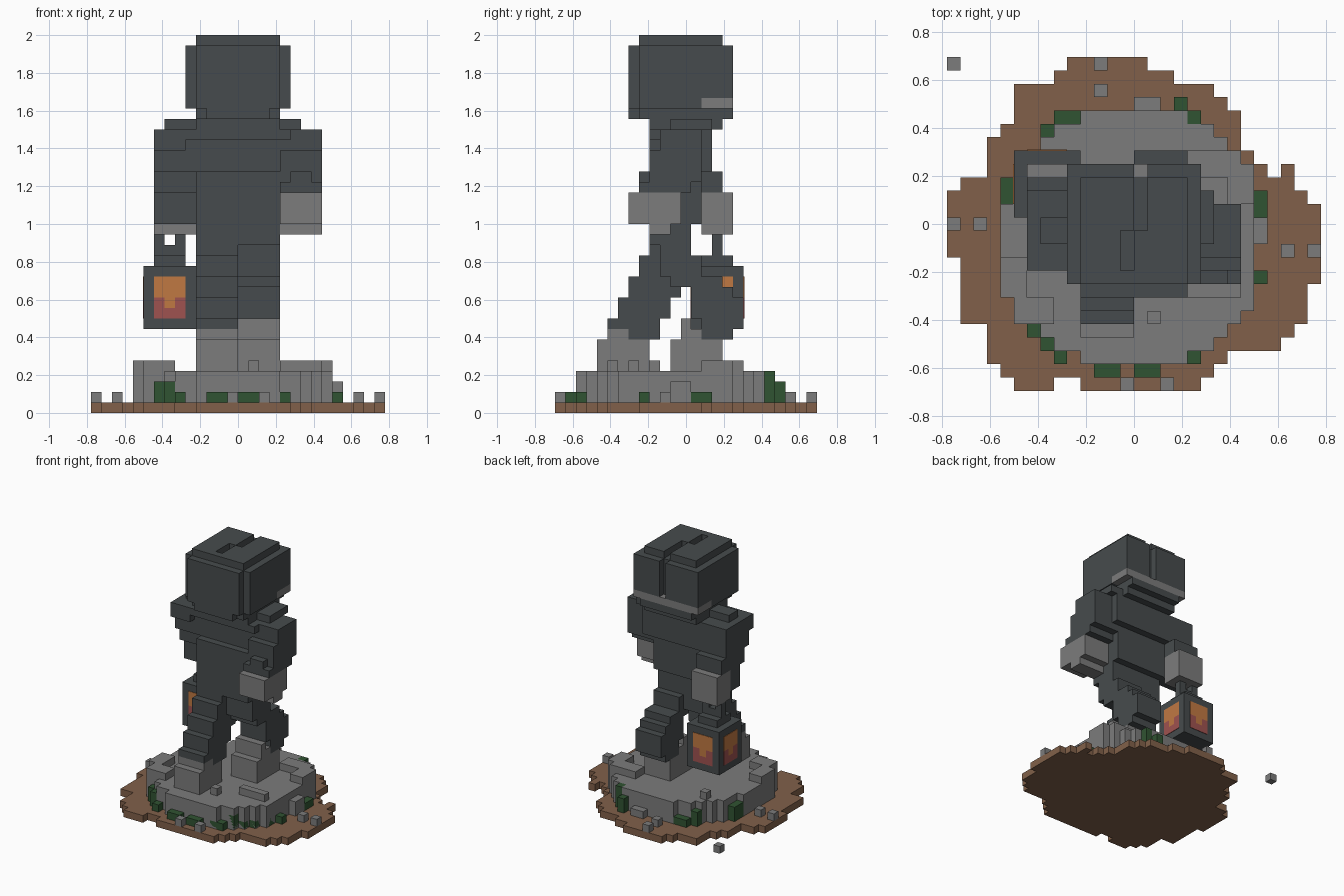
import bpy, bmesh, math
from mathutils import Matrix, Vector

cube = bpy.data.objects.get("Cube")
if cube:
    bpy.data.objects.remove(cube, do_unlink=True)

V = 2 / 36  # size of one block


def material(name, r, g, b):
    m = bpy.data.materials.new(name)
    m.use_nodes = True
    m.diffuse_color = (r, g, b, 1)
    m.node_tree.nodes["Principled BSDF"].inputs["Base Color"].default_value = (r, g, b, 1)
    return m


DARK = material("dark slate", .062, .071, .074)
STONE = material("grey stone", .2, .2, .2)
SOIL = material("brown soil", .22, .118, .068)
MOSS = material("green moss", .03, .087, .032)
GLOW = material("orange glow", .53, .19, .055)
EMBER = material("red ember", .345, .085, .08)


def part(name, mat, boxes):
    """One object from block boxes (x0, x1, y0, y1, z0, z1); block rows in y are centred on y = 0."""
    bm = bmesh.new()
    for x0, x1, y0, y1, z0, z1 in boxes:
        size = Vector((x1 - x0, y1 - y0, z1 - z0)) * V
        mid = Vector((x0 + x1, y0 + y1 - 1, z0 + z1)) * V / 2
        bmesh.ops.create_cube(bm, size=1, matrix=Matrix.Translation(mid) @ Matrix.Diagonal(size).to_4x4())
    mesh = bpy.data.meshes.new(name)
    bm.to_mesh(mesh)
    bm.free()
    mesh.materials.append(mat)
    obj = bpy.data.objects.new(name, mesh)
    bpy.context.collection.objects.link(obj)
    return obj


# Ground: one span of soil per row, back to front
spans = [(-5, 1), (-6, 3), (-9, 6), (-9, 7), (-9, 8), (-10, 8), (-11, 8), (-11, 9), (-11, 10),
         (-13, 12), (-14, 13), (-14, 14), (-14, 14), (-14, 14), (-14, 14), (-13, 14), (-13, 14),
         (-13, 13), (-13, 13), (-13, 13), (-11, 12), (-11, 11), (-11, 7), (-10, 6), (-4, 5)]
soil = [(a, b, 12 - i, 13 - i, 0, 1) for i, (a, b) in enumerate(spans)]
part("ground", SOIL, soil + [(-9, -6, -12, -11, 0, 1), (11, 12, 4, 5, 0, 1)])

# Round plinth
plinth = []
for row in range(-10, 9):
    half = round(math.sqrt(9.9 ** 2 - (row + 1) ** 2))
    plinth.append((-half, min(half, 9), row, row + 1, 1, 4))
part("plinth", STONE, plinth)
part("plinth_rocks", STONE, [
    (-10, -8, -5, -2, 1, 5), (-9, -6, -7, -5, 1, 5), (4, 8, 4, 6, 4, 5),
    (7, 9, 2, 5, 1, 5), (4, 8, -5, -4, 4, 5), (9, 10, -1, 1, 1, 3)])

# Pebbles, one block each
pebbles = [(-14, 12), (-3, 12), (-3, 10), (0, 9), (1, 9), (-14, 0), (-12, 0),
           (11, -2), (13, -2), (-1, -12), (2, -12)]
part("pebbles", STONE, [(x, x + 1, y, y + 1, 1, 2) for x, y in pebbles]
     + [(1, 2, -7, -6, 4, 5), (-7, -6, 5, 6, 4, 5)])

# Moss round the rim: x, y, width, depth, height
moss = [(-6, 8, 3, 1, 1), (-7, 7, 1, 1, 2), (3, 9, 1, 1, 2), (4, 8, 1, 1, 3), (5, 7, 1, 1, 1),
        (-10, 2, 1, 2, 2), (9, 1, 1, 2, 1), (9, -4, 1, 1, 1), (8, -6, 1, 2, 2), (7, -7, 1, 1, 1),
        (6, -8, 1, 1, 1), (5, -9, 1, 1, 2), (3, -10, 2, 1, 1), (0, -11, 2, 1, 1),
        (-3, -11, 2, 1, 1), (-6, -10, 1, 1, 1), (-7, -9, 1, 1, 2), (-8, -8, 1, 1, 2)]
part("moss", MOSS, [(x, x + w, y, y + d, 1, 1 + h) for x, y, w, d, h in moss])

# Legs: each tier is y0, y1, z0, z1
right_leg = [(-3, 1, 15, 17), (-4, 1, 13, 15), (-5, 0, 11, 13), (-6, -1, 9, 11),
             (-7, -2, 8, 9), (-5, -2, 7, 8)]
right_boot = [(-7, -5, 7, 8), (-8, -3, 5, 7), (-8, -3, 4, 5)]
left_leg = [(-2, 1, 15, 17), (-2, 2, 13, 15), (-1, 4, 12, 13), (1, 5, 11, 12),
            (1, 6, 9, 11), (2, 6, 8, 9), (2, 5, 7, 8)]
left_boot = [(0, 1, 8, 9), (0, 2, 7, 8), (-1, 4, 4, 7)]
for name, mat, x, tiers in (("right_leg", DARK, -4, right_leg), ("right_boot", STONE, -4, right_boot),
                            ("left_leg", DARK, 0, left_leg), ("left_boot", STONE, 0, left_boot)):
    part(name, mat, [(x, x + 4) + t for t in tiers])

# Torso and collar
part("torso", DARK, [
    (-4, 4, -3, 1, 16, 18), (-4, 4, -3, 2, 18, 23), (-5, 5, -2, 3, 23, 26),
    (-5, 5, -3, 3, 26, 27), (-7, 6, -1, 1, 26, 28), (-3, 6, -1, 3, 27, 28)])

# Arms and hands
part("right_arm", DARK, [
    (-8, -5, -3, 3, 25, 27), (-8, -5, -2, 3, 23, 25), (-8, -4, -1, 4, 21, 23), (-8, -4, 0, 2, 18, 21)])
part("right_hand", STONE, [(-8, -4, 2, 5, 17, 21)])
part("left_arm", DARK, [
    (5, 8, -2, 2, 25, 27), (4, 8, -3, 2, 22, 25), (5, 7, -4, 1, 21, 23), (4, 8, -4, 1, 21, 22)])
part("left_hand", STONE, [
    (4, 8, -5, -3, 18, 21), (4, 8, -3, -1, 17, 21), (4, 8, -1, 0, 18, 21)])

# Head: a hooded block with a parting along the top
part("head", DARK, [
    (-4, 4, -3, 4, 27, 28), (-4, 4, -4, 5, 28, 29), (-5, 5, -4, 2, 29, 35),
    (-4, 4, -5, -4, 29, 35), (-3, 3, -5, -4, 28, 29),
    (-5, 0, 2, 5, 30, 35), (1, 5, 2, 5, 30, 35), (0, 1, 2, 4, 30, 35),
    (-4, -1, -4, 4, 35, 36), (1, 4, -4, 4, 35, 36), (-1, 0, 0, 4, 35, 36),
    (0, 1, -4, 0, 35, 36), (-1, 0, -4, -3, 35, 36)])
part("nape", STONE, [(-5, 5, 2, 5, 29, 30)])

# Lantern with stepped cap and handle
part("lantern_body", DARK, [(-9, -4, 1, 6, 8, 14)])
part("lantern_handle", DARK, [
    (-8, -5, 2, 5, 14, 15), (-8, -5, 3, 4, 15, 16), (-8, -7, 3, 4, 16, 17), (-6, -5, 3, 4, 16, 17)])

# Glowing panes: drawn on the front, then turned about the lantern's axis
axis = Vector((-6.5, 3, 0)) * V
out = .93
glow = [(-8, -5, out, 1, 11, 13), (-7, -6, out, 1, 10, 11)]
ember = [(-8, -5, out, 1, 9, 10), (-8, -7, out, 1, 10, 11), (-6, -5, out, 1, 10, 11)]
for i, side in enumerate(("front", "left", "back", "right")):
    turn = Matrix.Translation(axis) @ Matrix.Rotation(i * math.pi / 2, 4, "Z") @ Matrix.Translation(-axis)
    for name, mat, boxes in (("glow_pane", GLOW, glow), ("ember_pane", EMBER, ember)):
        part(side + "_" + name, mat, boxes).data.transform(turn)
